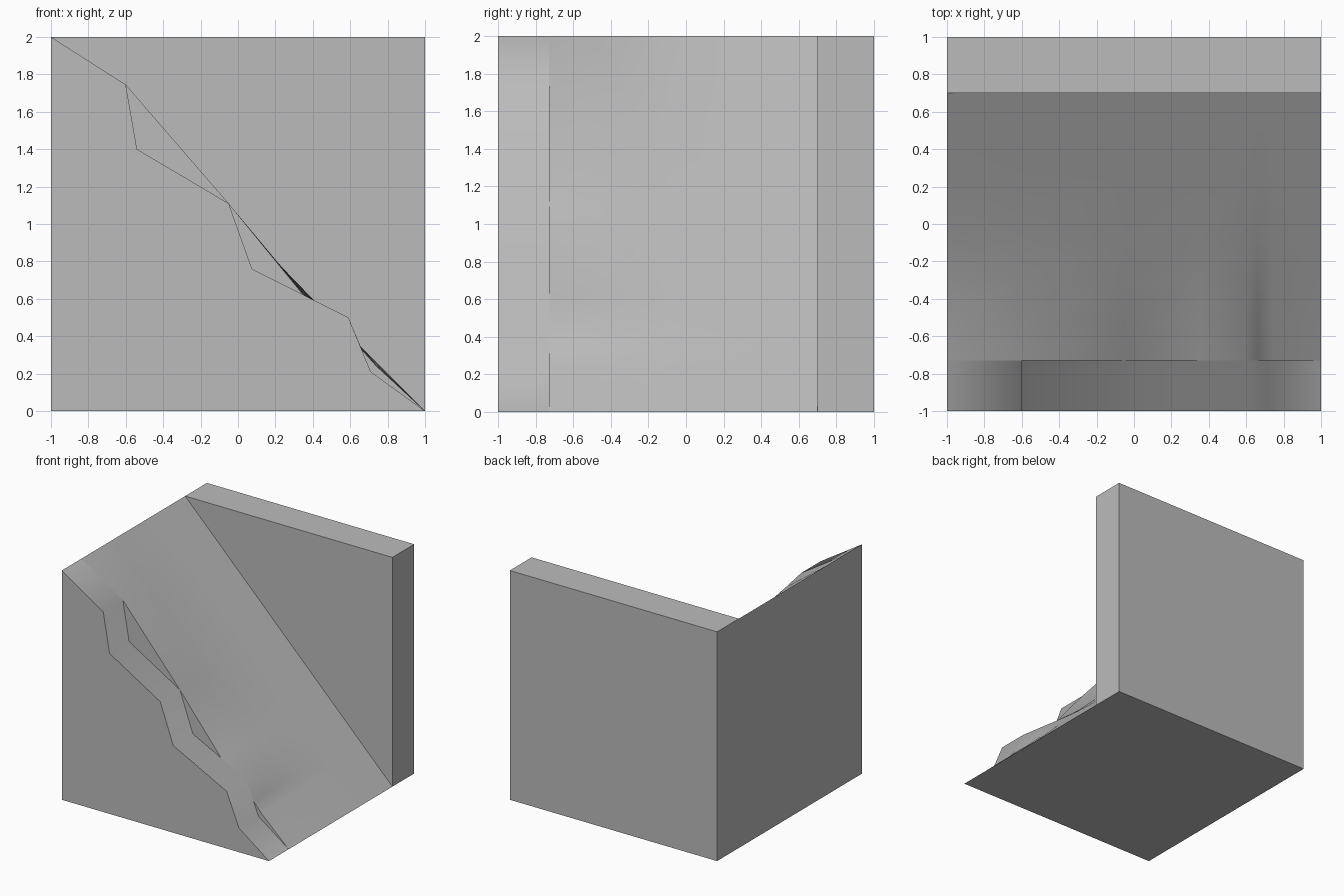
import bpy
import bmesh
import math

cube = bpy.data.objects.get("Cube")
if cube:
    bpy.data.objects.remove(cube)

stone = bpy.data.materials.new("plain_grey")
stone.use_nodes = True
grey = (0.5, 0.5, 0.5, 1)
stone.diffuse_color = grey
stone.node_tree.nodes["Principled BSDF"].inputs["Base Color"].default_value = grey


def loft(name, sections, smooth_angle=None):
    """Closed solid through matching x-z outlines placed along y."""
    bm = bmesh.new()
    rows = [[bm.verts.new((x, y, z)) for x, z in outline] for y, outline in sections]
    count = len(rows[0])
    for a, b in zip(rows, rows[1:]):
        for i in range(count):
            j = (i + 1) % count
            bm.faces.new((a[i], a[j], b[j], b[i]))
    bm.faces.new(rows[0])
    bm.faces.new(rows[-1])
    bmesh.ops.recalc_face_normals(bm, faces=bm.faces)
    mesh = bpy.data.meshes.new(name)
    bm.to_mesh(mesh)
    bm.free()
    mesh.materials.append(stone)
    obj = bpy.data.objects.new(name, mesh)
    bpy.context.collection.objects.link(obj)
    if smooth_angle:
        bpy.ops.object.select_all(action="DESELECT")
        bpy.context.view_layer.objects.active = obj
        obj.select_set(True)
        bpy.ops.object.shade_smooth_by_angle(angle=math.radians(smooth_angle))
    return obj


TRIM_BACK, WALL_FRONT = -0.73, 0.7
corner = [(-1, 0)]

# Square back wall
square = [(-1, 0), (1, 0), (1, 2), (-1, 2)]
loft("back_wall", [(WALL_FRONT, square), (1, square)])

# Stepped front trim
steps = [(-1, 2), (-0.6, 1.745), (-0.54, 1.4), (-0.05, 1.11), (0.075, 0.76),
         (0.59, 0.5), (0.71, 0.21), (1, 0)]
loft("front_trim", [(-1, steps + corner), (TRIM_BACK, steps + corner)], 60)

# Slope, bulging at the trim and easing into an even ramp toward the wall
bulge = [(-1, 2), (-0.6, 1.745), (-0.05, 1.11), (0.35, 0.62), (0.59, 0.5),
         (0.66, 0.33), (0.74, 0.24), (1, 0)]
sections = []
for t in (0, 0.15, 0.3, 0.45, 0.7, 1):
    y = TRIM_BACK + t * (WALL_FRONT - TRIM_BACK)
    keep = max(0, 1 - t / 0.5) if t < 0.45 else max(0, 0.1 - (t - 0.45) * 0.4)
    outline = [(x, (1 - x) + keep * (z - (1 - x))) for x, z in bulge]
    sections.append((y, outline + corner))
loft("slope", sections, 50)
